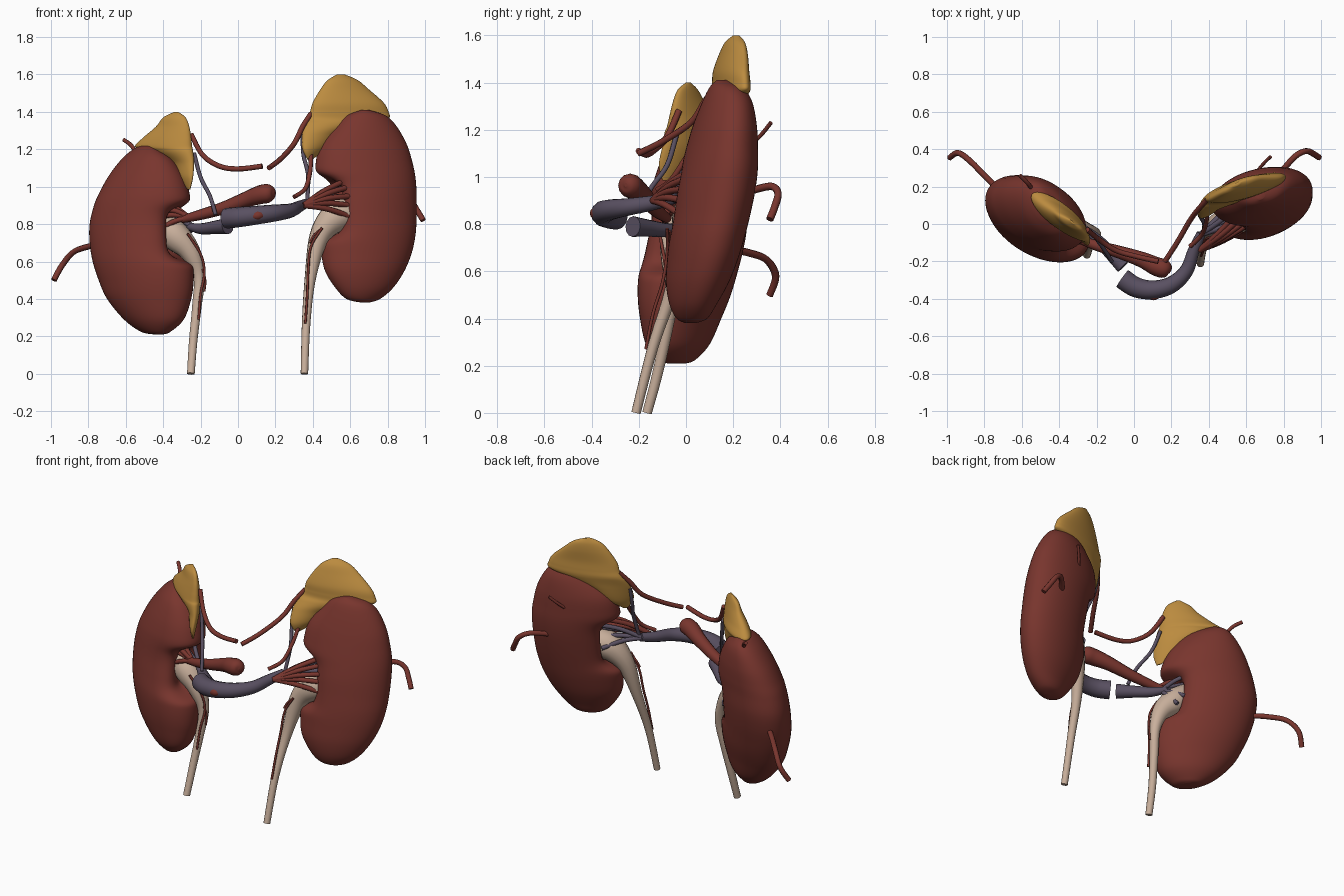
import bpy, bmesh, math
from mathutils import Vector

default_cube = bpy.data.objects.get("Cube")
if default_cube:
    bpy.data.objects.remove(default_cube, do_unlink=True)


def make_material(name, red, green, blue):
    material = bpy.data.materials.new(name)
    material.use_nodes = True
    colour = (red, green, blue, 1)
    material.diffuse_color = colour
    shader = material.node_tree.nodes["Principled BSDF"]
    shader.inputs["Base Color"].default_value = colour
    shader.inputs["Roughness"].default_value = .6
    return material


tissue = make_material("brick red", .19, .036, .027)
gland = make_material("ochre yellow", .5, .26, .05)
duct = make_material("pale cream", .58, .43, .33)
vein = make_material("slate purple", .1, .08, .12)


def smooth_rows(rows, steps):
    """Catmull-Rom interpolation through rows of equal length."""
    vectors = [Vector(row) for row in rows]
    padded = [vectors[0]] + vectors + [vectors[-1]]
    result = []
    for before, start, end, after in zip(padded, padded[1:], padded[2:], padded[3:]):
        for step in range(steps):
            t = step / steps
            tangent_in, tangent_out = (end - before) / 2, (after - start) / 2
            rise = t * t * (3 - 2 * t)
            result.append(start.lerp(end, rise)
                          + tangent_in * t * (1 - t) ** 2
                          - tangent_out * t * t * (1 - t))
    result.append(vectors[-1])
    return result


def finish(name, mesh, material):
    mesh.materials.clear()
    mesh.materials.append(material)
    part = bpy.data.objects.new(name, mesh)
    bpy.context.collection.objects.link(part)
    for polygon in mesh.polygons:
        polygon.use_smooth = True


def organ(name, material, skew, sections, hilum=(0, 0, 1, 0), sides=56):
    """Stack skewed ellipses given as height, x range and y range.
    The hilum is a pocket given as angle, height, half height and depth."""
    hilum_angle, hilum_z, hilum_half, hilum_depth = hilum
    bm = bmesh.new()
    rings = []
    for z, left, right, front, back in smooth_rows(sections, 10):
        depth = hilum_depth * math.exp(-((z - hilum_z) / hilum_half) ** 6)
        ring = []
        for index in range(sides):
            angle = math.tau * index / sides
            offset = math.remainder(angle - hilum_angle, math.tau)
            scale = (1 - depth * math.exp(-(offset / .7) ** 2)) / 2
            x = (left + right) / 2 + (right - left) * scale * math.cos(angle)
            y = (front + back) / 2 + (back - front) * scale * math.sin(angle + skew)
            ring.append(bm.verts.new((x, y, z)))
        rings.append(ring)
    for lower, upper in zip(rings, rings[1:]):
        for i in range(sides):
            j = (i + 1) % sides
            bm.faces.new((lower[i], lower[j], upper[j], upper[i]))
    bm.faces.new(rings[0][::-1])
    bm.faces.new(rings[-1])
    mesh = bpy.data.meshes.new(name)
    bm.to_mesh(mesh)
    bm.free()
    finish(name, mesh, material)


def tube(name, material, points, radius=None, steps=6):
    """Sweep a round section; points hold x, y, z and, without radius, a radius."""
    rows = [tuple(p) + ((radius,) if radius else ()) for p in points]
    curve = bpy.data.curves.new(name, "CURVE")
    curve.dimensions = "3D"
    curve.bevel_depth = 1
    curve.bevel_resolution = 4 if not radius else 2
    curve.use_fill_caps = True
    path = smooth_rows(rows, steps)
    spline = curve.splines.new("POLY")
    spline.points.add(len(path) - 1)
    for point, (x, y, z, size) in zip(spline.points, path):
        point.co = (x, y, z, 1)
        point.radius = size
    helper = bpy.data.objects.new(name + "_path", curve)
    bpy.context.collection.objects.link(helper)
    evaluated = helper.evaluated_get(bpy.context.evaluated_depsgraph_get())
    mesh = bpy.data.meshes.new_from_object(evaluated)
    bpy.data.objects.remove(helper, do_unlink=True)
    mesh.name = name
    finish(name, mesh, material)


def fan(name, material, root, ends, radius):
    """Branches spreading from one root, each slightly bowed upward."""
    root = Vector(root)
    for number, end in enumerate(ends):
        end = Vector(end)
        middle = root.lerp(end, .5) + Vector((0, -.01, .012))
        tube(f"{name}_{number}", material, (root, middle, end), radius)


# Kidneys, each with a pocket facing forward and inward
organ("left_kidney", tissue, .3, [
    (.38, .66, .7, 0, .04), (.4, .58, .76, -.04, .09), (.46, .52, .83, -.07, .13),
    (.55, .465, .89, -.085, .18), (.65, .445, .93, -.08, .22),
    (.75, .44, .95, -.07, .25), (.85, .437, .955, -.055, .275),
    (.95, .43, .955, -.04, .295), (1.04, .42, .95, -.02, .305),
    (1.12, .415, .935, 0, .305), (1.22, .44, .905, .03, .3),
    (1.32, .52, .85, .07, .28), (1.38, .58, .79, .1, .24),
    (1.41, .66, .7, .13, .18)], hilum=(math.pi + .2, .89, .155, .58))
organ("right_kidney", tissue, -.4, [
    (.21, -.45, -.4, -.08, 0), (.225, -.52, -.36, -.12, .04),
    (.29, -.61, -.29, -.17, .1), (.4, -.7, -.25, -.195, .15),
    (.5, -.745, -.237, -.205, .19), (.6, -.777, -.24, -.2, .22),
    (.7, -.793, -.25, -.18, .245), (.8, -.793, -.255, -.16, .26),
    (.9, -.77, -.255, -.15, .26), (.97, -.74, -.26, -.14, .26),
    (1.06, -.69, -.29, -.11, .255), (1.15, -.62, -.35, -.06, .235),
    (1.2, -.56, -.42, 0, .2), (1.23, -.5, -.46, .06, .13)],
    hilum=(-.2, .75, .143, .55))

# Adrenal glands capping the kidneys
organ("left_adrenal_gland", gland, .8, [
    (1.14, .375, .39, .05, .08), (1.2, .345, .47, .03, .15),
    (1.28, .343, .56, .055, .2), (1.335, .355, .72, .085, .25),
    (1.365, .37, .805, .105, .272), (1.4, .385, .805, .11, .273),
    (1.45, .4, .778, .115, .268), (1.52, .44, .7, .14, .262),
    (1.57, .48, .64, .165, .25), (1.6, .53, .57, .2, .225)])
organ("right_adrenal_gland", gland, -.9, [
    (.985, -.27, -.255, -.1, -.07), (1.05, -.32, -.24, -.115, 0),
    (1.13, -.37, -.235, -.1, .06), (1.19, -.5, -.24, -.09, .14),
    (1.215, -.55, -.245, -.08, .17), (1.26, -.51, -.25, -.07, .13),
    (1.32, -.44, -.26, -.055, .08), (1.37, -.4, -.28, -.035, .05),
    (1.4, -.34, -.32, 0, .02)])

# Pelvis funnels running down into the ureters
tube("left_ureter", duct, [
    (.61, .06, .865, .085), (.52, .025, .835, .085), (.435, -.01, .73, .055),
    (.388, -.06, .52, .031), (.365, -.14, .28, .023), (.355, -.212, 0, .02)])
tube("right_ureter", duct, [
    (-.43, 0, .82, .06), (-.34, -.03, .74, .08), (-.255, -.05, .65, .057),
    (-.208, -.055, .52, .033), (-.22, -.08, .36, .026), (-.24, -.12, .17, .023),
    (-.252, -.165, 0, .021)])

# Renal veins and their branches
tube("left_renal_vein", vein, [
    (-.062, -.292, .831, .055), (.01, -.338, .838, .054), (.1, -.352, .848, .05),
    (.2, -.325, .86, .045), (.28, -.25, .872, .038), (.32, -.14, .89, .032),
    (.36, -.05, .91, .025)])
tube("right_renal_vein", vein, [
    (-.055, -.225, .79, .044), (-.12, -.16, .783, .036),
    (-.2, -.08, .775, .029), (-.27, -.02, .79, .018)])
fan("left_vein_branch", vein, (.35, -.06, .905),
    [(.6, .05, .95), (.6, .1, .9), (.58, .12, 1.0), (.52, .12, .86)], .014)
fan("right_vein_branch", vein, (-.24, -.04, .78),
    [(-.4, .02, .86), (-.42, .05, .8), (-.36, .06, .89), (-.34, .06, .74),
     (-.3, .04, .68)], .013)
tube("left_adrenal_vein", vein,
     [(.37, -.05, .92), (.375, 0, 1.06), (.35, .05, 1.17), (.345, .08, 1.28)], .011)
tube("right_adrenal_vein", vein,
     [(-.12, -.2, .85), (-.15, -.15, .95), (-.2, -.08, 1.05), (-.235, -.04, 1.18)], .011)

# Renal arteries and their branches
tube("right_renal_artery", tissue, [
    (.195, -.255, .966, .008), (.186, -.25, .966, .034), (.16, -.24, .964, .05),
    (.115, -.225, .956, .05), (.04, -.19, .93, .042), (-.08, -.15, .885, .034),
    (-.2, -.115, .85, .028), (-.3, -.08, .825, .02)])
fan("right_artery_branch", tissue, (-.26, -.09, .835),
    [(-.42, -.04, .84), (-.4, -.05, .88), (-.42, -.07, .77), (-.4, 0, .91)], .014)
fan("left_artery_branch", tissue, (.35, -.14, .9),
    [(.6, .02, 1.0), (.61, .0, .95), (.6, -.01, .9), (.59, .05, 1.04),
     (.6, -.02, .84), (.55, .06, 1.02)], .015)
tube("vein_side_opening", tissue, [
    (.055, -.38, .838, .008), (.105, -.383, .846, .025), (.155, -.37, .853, .008)])

# Adrenal arteries
tube("left_adrenal_artery", tissue, [
    (.165, -.2, 1.1), (.23, -.1, 1.15), (.3, .02, 1.23), (.345, .08, 1.32),
    (.39, .13, 1.39)], .014)
tube("right_adrenal_artery", tissue, [
    (.13, -.2, 1.11), (0, -.17, 1.095), (-.1, -.14, 1.11), (-.19, -.08, 1.17),
    (-.25, -.03, 1.28)], .014)
tube("left_lower_adrenal_artery", tissue,
     [(.3, -.12, .945), (.36, -.06, .99), (.385, 0, 1.08), (.39, .06, 1.17)], .012)

# Small outer vessels
tube("left_outer_vessel", tissue, [
    (.78, .27, .94), (.86, .36, .96), (.92, .39, .93), (.96, .375, .87),
    (.99, .355, .82)], .016)
tube("right_outer_vessel", tissue, [
    (-.74, .2, .69), (-.8, .26, .68), (-.88, .34, .65), (-.94, .38, .58),
    (-.985, .355, .5)], .016)
tube("left_upper_vessel", tissue, [(.65, .27, 1.13), (.69, .32, 1.18), (.73, .36, 1.23)], .009)
tube("right_upper_vessel", tissue, [(-.54, .18, 1.17), (-.57, .22, 1.22), (-.61, .26, 1.25)], .011)

# Fine vessels winding along the ureters
tube("left_ureter_vessel", tissue, [
    (.45, -.08, .78), (.39, -.08, .68), (.375, -.1, .55), (.37, -.14, .42),
    (.36, -.17, .27)], .007)
tube("left_ureter_twig", tissue, [(.385, -.08, .7), (.405, -.07, .74), (.44, -.07, .77)], .006)
tube("right_ureter_vessel", tissue, [
    (-.27, -.11, .75), (-.2, -.09, .64), (-.18, -.08, .54), (-.2, -.1, .42),
    (-.21, -.12, .29)], .007)
tube("right_ureter_twig", tissue, [(-.19, -.08, .56), (-.175, -.07, .5), (-.18, -.07, .44)], .006)
